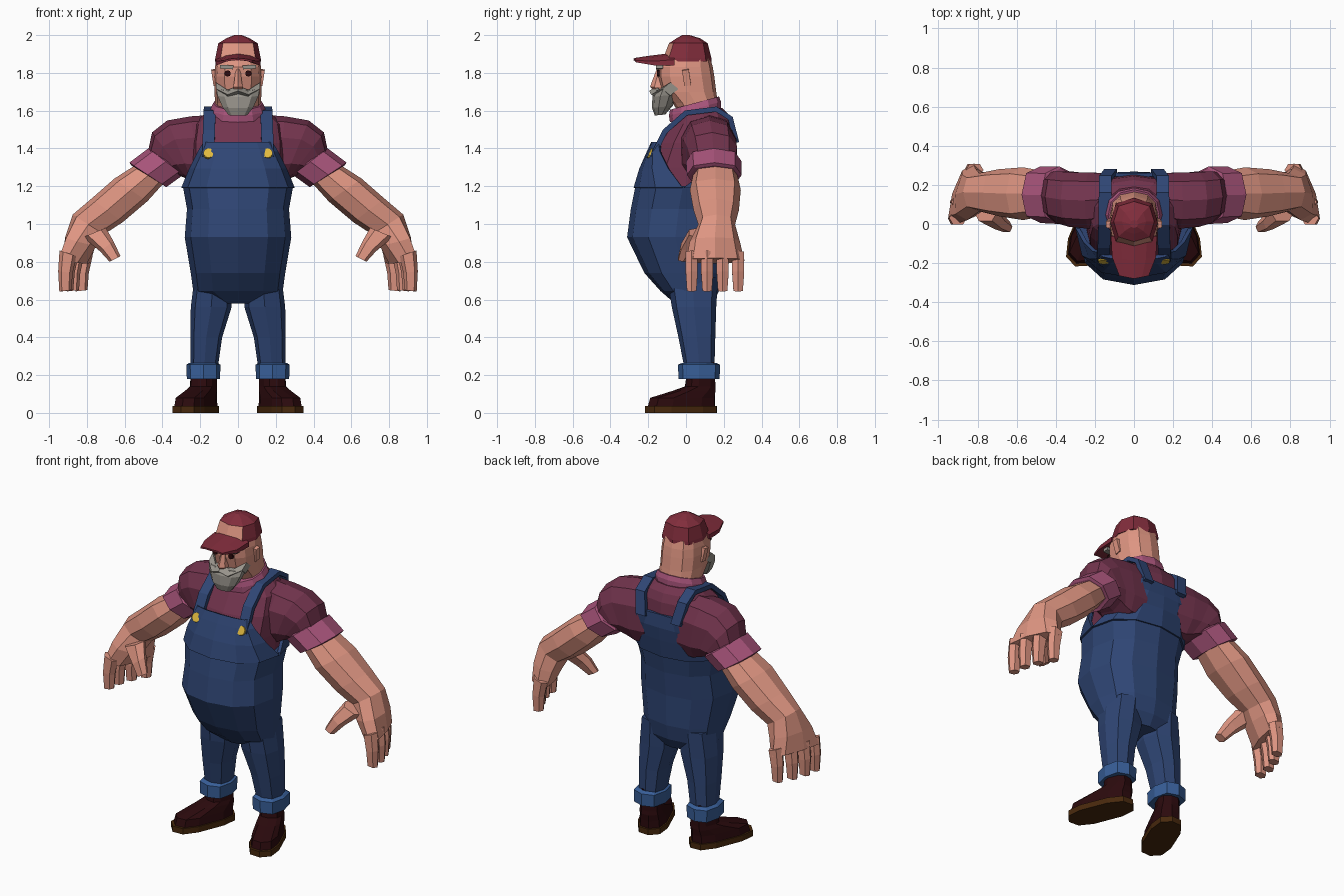
import bpy, bmesh, math
from mathutils import Vector, Matrix

if "Cube" in bpy.data.objects:
    bpy.data.objects.remove(bpy.data.objects["Cube"])

def mat(name, r, g, b):
    m = bpy.data.materials.new(name)
    m.diffuse_color = (r, g, b, 1)
    m.use_nodes = True
    m.node_tree.nodes["Principled BSDF"].inputs["Base Color"].default_value = m.diffuse_color
    return m

SKIN = mat("skin", .73, .30, .222)
PLUM = mat("plum shirt", .17, .034, .075)
PINK = mat("pink trim", .40, .09, .20)
DENIM = mat("denim", .028, .06, .175)
LIGHT = mat("light denim", .04, .115, .32)
RED = mat("cap red", .22, .026, .045)
BOOT = mat("dark leather", .024, .003, .004)
SOLE = mat("sole brown", .065, .022, .004)
GREY = mat("grey hair", .32, .30, .265)
GOLD = mat("brass", .75, .49, .05)

def sp(v, p):
    return math.copysign(abs(v) ** (2 / p), v)

def finish(name, bm, m, mirror=False):
    bmesh.ops.recalc_face_normals(bm, faces=bm.faces)
    me = bpy.data.meshes.new(name)
    bm.to_mesh(me)
    bm.free()
    me.materials.append(m)
    o = bpy.data.objects.new(name, me)
    bpy.context.collection.objects.link(o)
    if mirror:
        o.modifiers.new("mirror", 'MIRROR')
    return o

def loft(name, rings, m, mirror=False, xf=None):
    """Bridge closed rings of points and cap both ends."""
    bm = bmesh.new()
    R = [[bm.verts.new(xf @ Vector(p) if xf else p) for p in r] for r in rings]
    n = len(R[0])
    for a, b in zip(R, R[1:]):
        for i in range(n):
            j = (i + 1) % n
            bm.faces.new((a[i], a[j], b[j], b[i]))
    bm.faces.new(R[0])
    bm.faces.new(R[-1])
    return finish(name, bm, m, mirror)

def stack(name, levels, m, n=12, p=2.4, cx=0, tilt=0, **kw):
    """Horizontal rings: (z, half width, y front, y back[, centre x])."""
    rings = []
    for z, hw, yf, yb, *c in levels:
        x0, cy, ry = (c[0] if c else cx), (yf + yb) / 2, (yb - yf) / 2
        ring = []
        for i in range(n):
            a = 2 * math.pi * i / n - math.pi / 2
            y = cy + ry * sp(math.sin(a), p)
            ring.append((x0 + hw * sp(math.cos(a), p), y, z + tilt * (y - cy)))
        rings.append(ring)
    return loft(name, rings, m, **kw)

def limb(name, secs, m, n=8, p=2.5):
    """Arm sections: outer (x, z), inner (x, z), y front, y back[, x skew along y]."""
    rings = []
    for xu, zu, xl, zl, y0, y1, *k in secs:
        c = Vector(((xu + xl) / 2, (y0 + y1) / 2, (zu + zl) / 2))
        u = Vector((xu - xl, 0, zu - zl)) / 2
        v = Vector((k[0] if k else 0, 1, 0)) * (y1 - y0) / 2
        rings.append([c + u * sp(math.cos(2 * math.pi * i / n), p)
                      + v * sp(math.sin(2 * math.pi * i / n), p) for i in range(n)])
    return loft(name, rings, m, mirror=True)

def box(name, loc, size, m, ry=0, rx=0):
    bm = bmesh.new()
    M = (Matrix.Translation(loc) @ Matrix.Rotation(ry, 4, 'Y') @ Matrix.Rotation(rx, 4, 'X')
         @ Matrix.Diagonal((*size, 1)))
    bmesh.ops.create_cube(bm, size=1, matrix=M)
    return finish(name, bm, m, True)

def bib(name, rows, m):
    """Curved panel continuing the trunk: rows of (z, half width, y centre, y edge)."""
    bm = bmesh.new()
    arc = ((-1, 0), (-.887, .56), (-.56, .887), (0, 1), (.56, .887), (.887, .56), (1, 0))
    R = [[bm.verts.new((f * w, ye + (yc - ye) * g, z)) for f, g in arc] for z, w, yc, ye in rows]
    for a, b in zip(R, R[1:]):
        for i in range(6):
            bm.faces.new((a[i], a[i + 1], b[i + 1], b[i]))
    o = finish(name, bm, m)
    s = o.modifiers.new("thickness", 'SOLIDIFY')
    s.thickness, s.offset = .02, 0
    return o

# Head, ears, nose
stack("head", [(1.54, .115, -.01, .168), (1.64, .122, -.07, .168), (1.70, .124, -.13, .16),
               (1.78, .126, -.15, .15), (1.83, .122, -.15, .142), (1.88, .112, -.11, .128)], SKIN, n=12)
box("ear", (.125, .003, 1.775), (.022, .036, .085), SKIN, ry=.15, rx=.15)
stack("nose", [(1.70, .02, -.165, -.1), (1.725, .03, -.19, -.1), (1.75, .024, -.182, -.1),
               (1.82, .014, -.155, -.1)], SKIN, n=6, p=2)

# Eyes, brows, beard, moustache
bm = bmesh.new()
bmesh.ops.create_cone(bm, cap_ends=True, segments=8, radius1=.017, radius2=.017, depth=.012,
                      matrix=Matrix.Translation((.055, -.147, 1.797)) @ Matrix.Rotation(math.pi / 2, 4, 'X'))
finish("eye", bm, BOOT, True)
box("brow", (.06, -.14, 1.831), (.07, .035, .02), GREY, ry=-.06)
stack("beard", [(1.577, .052, -.165, -.11), (1.62, .085, -.18, -.07), (1.68, .113, -.178, -.045),
                (1.715, .12, -.16, -.04)], GREY, n=10, p=2.3, tilt=.1)
limb("moustache", [(0, 1.73, 0, 1.68, -.195, -.12), (.055, 1.71, .055, 1.66, -.185, -.1),
                   (.118, 1.75, .112, 1.68, -.125, -.04)], GREY, n=4, p=2)

# Cap with pale front panel, and its arched brim
cap = stack("cap", [(1.86, .122, -.122, .135), (1.88, .12, -.12, .134), (1.957, .104, -.09, .115),
                    (1.983, .062, -.05, .075), (2.0, .02, -.02, .02)], RED, n=8, p=2.6)
cap.data.materials.append(SKIN)
for f in cap.data.polygons:
    if f.normal.y < -.6 and 1.88 < f.center.z < 1.95:
        f.material_index = 1
brim = []
for y, w, top, drop, t in ((-.06, .118, 1.905, .035, .03), (-.17, .112, 1.892, .03, .022),
                           (-.265, .075, 1.878, .012, .01)):
    top_edge = [(f * w, y - (1 - abs(f)) * .015, top - drop * f * f) for f in (-1, -.55, 0, .55, 1)]
    brim.append(top_edge + [(x, yy, z - t) for x, yy, z in reversed(top_edge)])
loft("cap_brim", brim, RED)

# Shirt, sleeves, collar
stack("shirt", [(1.12, .25, -.2, .19), (1.3, .25, -.2, .235), (1.43, .25, -.15, .255),
                (1.53, .235, -.085, .245), (1.58, .18, -.045, .225), (1.615, .13, -.02, .19)], PLUM, p=2.5)
limb("sleeve", [(.10, 1.58, .12, 1.20, .0, .26), (.25, 1.57, .2, 1.2, -.03, .27),
                (.375, 1.548, .24, 1.22, -.02, .27), (.455, 1.485, .27, 1.24, 0, .275),
                (.475, 1.39, .32, 1.26, .02, .27)], PLUM, n=10)
limb("sleeve_cuff", [(.455, 1.39, .295, 1.275, .01, .285), (.475, 1.4, .29, 1.26, 0, .295),
                     (.575, 1.325, .38, 1.195, .005, .295), (.565, 1.31, .39, 1.205, .02, .28)], PINK)
stack("collar", [(1.575, .15, -.085, .185), (1.61, .145, -.09, .185), (1.64, .132, -.085, .175)],
      PINK, tilt=.27, p=2.2)

# Forearms, hands
limb("forearm_and_palm", [(.53, 1.32, .39, 1.22, .04, .27), (.655, 1.24, .48, 1.12, .02, .29),
                          (.775, 1.135, .61, 1.01, .04, .28), (.875, 1.05, .71, .945, .065, .26),
                          (.915, .93, .75, .885, .02, .285, -.15),
                          (.93, .82, .80, .79, .0, .31, -.3)], SKIN)
for i, x in enumerate((.91, .9, .87, .825)):
    y, w = .03 + .082 * i, .036
    limb("finger", [(x + .035, .86, x - .055, .83, y - w, y + w),
                    (x + .042, .75, x - .035, .74, y - w, y + w),
                    (x + .036, .643, x - .028, .65, y - .028, y + .028)], SKIN, n=6)
limb("thumb", [(.82, .93, .70, .98, .01, .12), (.73, .855, .66, .91, -.03, .06),
               (.68, .80, .622, .83, -.045, .015)], SKIN, n=6)

# Overalls: trunk, legs, turn-ups
stack("overalls_trunk", [(.58, .10, -.06, .14), (.645, .237, -.135, .175), (.74, .25, -.22, .195),
                         (.93, .282, -.312, .20), (1.08, .27, -.292, .215), (1.2, .292, -.268, .235)],
      DENIM, p=2.4)
stack("trouser_leg", [(.72, .10, -.10, .17, .13), (.56, .108, -.075, .16, .142),
                      (.40, .084, -.04, .155, .168), (.22, .07, -.005, .15, .18)],
      DENIM, n=8, p=2.8, mirror=True)
stack("turn_up", [(.18, .088, -.04, .178), (.255, .09, -.042, .18), (.265, .075, -.02, .16)],
      LIGHT, n=8, p=2.8, cx=.183, mirror=True)

# Bib panels, straps, buttons
bib("front_bib", [(1.19, .291, -.268, -.016), (1.29, .25, -.238, -.09), (1.38, .205, -.198, -.135),
                  (1.43, .175, -.175, -.14)], DENIM)
bib("back_bib", [(1.19, .291, .235, -.016), (1.30, .235, .25, .13), (1.38, .19, .258, .22),
                 (1.46, .15, .25, .265)], DENIM)
path = [(.158, -.178, 1.355), (.154, -.112, 1.49), (.15, .0, 1.588),
        (.148, .16, 1.608), (.146, .235, 1.56), (.12, .268, 1.43)]
rings = []
for i, p in enumerate(path):
    t = Vector(path[min(i + 1, 5)]) - Vector(path[max(i - 1, 0)])
    s = Vector((.032, 0, 0))
    u = s.cross(t).normalized() * .014
    rings.append([Vector(p) + k for k in (s + u, s - u, -s - u, u - s)])
loft("strap", rings, DENIM, mirror=True)
bm = bmesh.new()
bmesh.ops.create_cone(bm, cap_ends=True, segments=10, radius1=.03, radius2=.028, depth=.016,
                      matrix=Matrix.Translation((.155, -.188, 1.373)) @ Matrix.Rotation(math.radians(65), 4, 'X'))
finish("button", bm, GOLD, True)

# Boots, turned outwards
turn = Matrix.Translation((.183, .075, 0)) @ Matrix.Rotation(math.radians(22), 4, 'Z')
stack("boot", [(.03, .083, -.30, .085), (.08, .078, -.285, .085), (.118, .072, -.15, .085),
               (.14, .066, -.08, .08), (.27, .06, -.06, .075)], BOOT, n=10, p=2.8, mirror=True, xf=turn)
stack("boot_sole", [(0, .09, -.315, .097), (.036, .09, -.315, .097)], SOLE, n=10, p=2.8,
      mirror=True, xf=turn)
